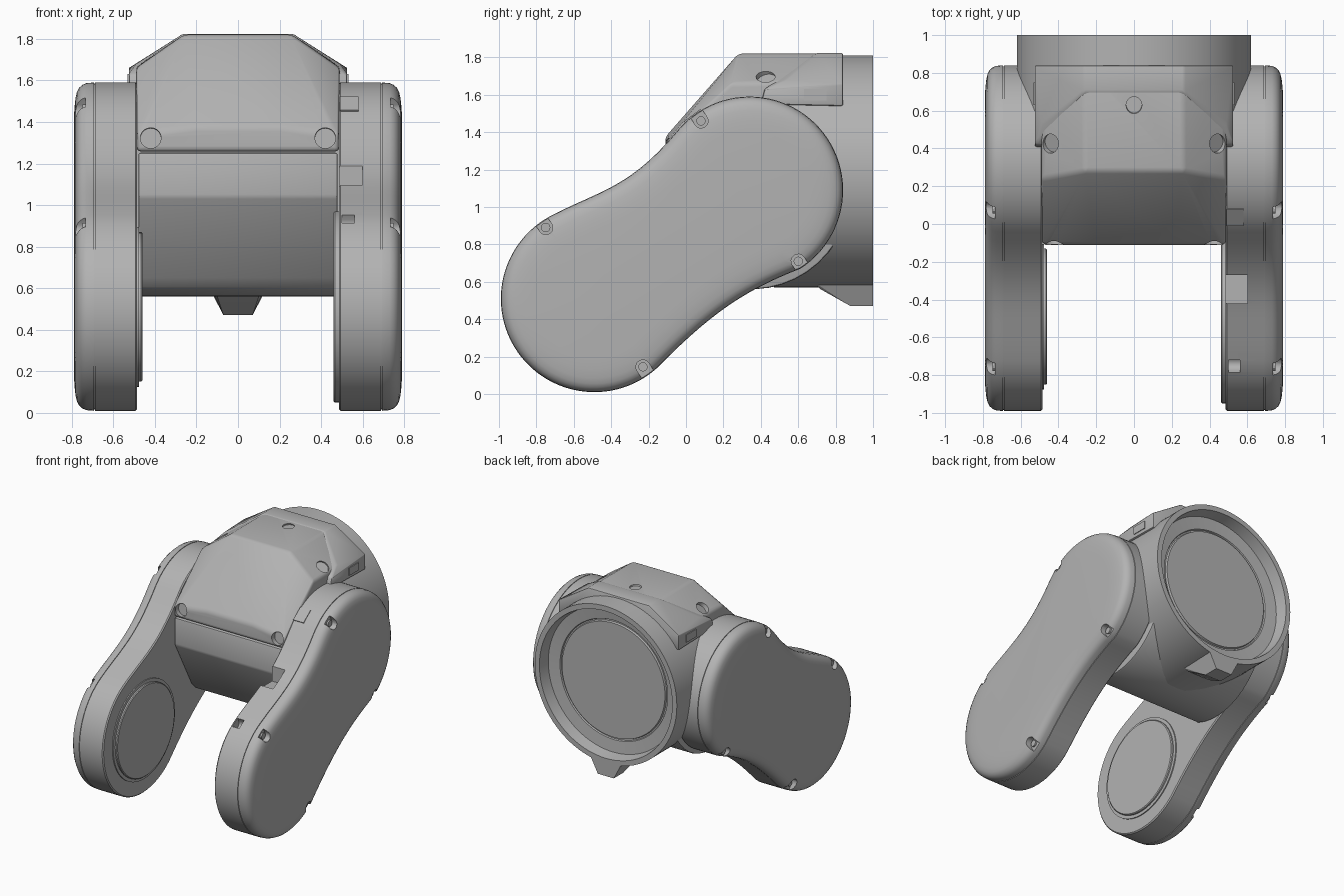
import bpy, bmesh
from math import sin, cos, radians, pi
from mathutils import Vector, Matrix

if "Cube" in bpy.data.objects:
    bpy.data.objects.remove(bpy.data.objects["Cube"], do_unlink=True)

grey = bpy.data.materials.new("plain grey")
grey.use_nodes = True
grey.diffuse_color = (0.45, 0.45, 0.45, 1)
grey.node_tree.nodes["Principled BSDF"].inputs["Base Color"].default_value = (0.45, 0.45, 0.45, 1)


def finish(name, bm):
    bmesh.ops.recalc_face_normals(bm, faces=bm.faces)
    mesh = bpy.data.meshes.new(name)
    bm.to_mesh(mesh)
    bm.free()
    mesh.materials.append(grey)
    ob = bpy.data.objects.new(name, mesh)
    bpy.context.collection.objects.link(ob)
    return ob


def activate(ob):
    bpy.ops.object.select_all(action='DESELECT')
    ob.select_set(True)
    bpy.context.view_layer.objects.active = ob


def smooth(ob, angle=32):
    activate(ob)
    bpy.ops.object.shade_smooth_by_angle(angle=radians(angle))


def bevel(ob, width, segments=3):
    activate(ob)
    mod = ob.modifiers.new("bevel", 'BEVEL')
    mod.width, mod.segments, mod.limit_method = width, segments, 'ANGLE'
    mod.angle_limit = radians(20)
    bpy.ops.object.modifier_apply(modifier="bevel")


def cut(ob, cutters):
    for c in cutters:
        activate(ob)
        mod = ob.modifiers.new("cut", 'BOOLEAN')
        mod.operation, mod.solver, mod.object = 'DIFFERENCE', 'EXACT', c
        bpy.ops.object.modifier_apply(modifier="cut")
        bpy.data.objects.remove(c, do_unlink=True)


def skin(name, rings):
    """Solid through a list of equal-length rings, capped at both ends."""
    bm = bmesh.new()
    rows = [[bm.verts.new(p) for p in ring] for ring in rings]
    n = len(rows[0])
    for a, b in zip(rows, rows[1:]):
        for i in range(n):
            j = (i + 1) % n
            bm.faces.new((a[i], a[j], b[j], b[i]))
    bm.faces.new(rows[0])
    bm.faces.new(rows[-1])
    return finish(name, bm)


def hull(name, points):
    """Convex solid, each point mirrored across x."""
    bm = bmesh.new()
    for x, y, z in points:
        for s in (1, -1):
            bm.verts.new((s * x, y, z))
    bmesh.ops.convex_hull(bm, input=bm.verts)
    bmesh.ops.dissolve_limit(bm, angle_limit=radians(2), verts=bm.verts, edges=bm.edges)
    return finish(name, bm)


def rod(name, start, end, radius, sides=20):
    start, end = Vector(start), Vector(end)
    rot = (end - start).to_track_quat('Z', 'Y')
    return skin(name, [[p + rot @ Vector((radius * cos(2 * pi * i / sides), radius * sin(2 * pi * i / sides), 0))
                        for i in range(sides)] for p in (start, end)])


def box(name, centre, size, rotation=None):
    bm = bmesh.new()
    bmesh.ops.create_cube(bm, size=1)
    m = Matrix.Translation(centre) @ (rotation or Matrix()) @ Matrix.Diagonal((*size, 1))
    bmesh.ops.transform(bm, matrix=m, verts=bm.verts)
    return finish(name, bm)


def slot(x0, x1, y, z, away):
    """U-shaped pocket cutter along x, open in the direction away."""
    d = Vector(away).normalized()
    side = Vector((-d.y, d.x))
    c, r = Vector((y, z)), 0.038
    pts = [c + r * (side * cos(a) - d * sin(a)) for a in [pi * i / 8 for i in range(9)]]
    pts += [c + d * 0.2 - side * r, c + d * 0.2 + side * r]
    return skin("pocket_cutter", [[(x, p.x, p.y) for p in pts] for x in (x0, x1)])


# Arm outline: two round ends joined by curved necks
UPPER, LOWER, R = Vector((0.34, 1.09)), Vector((-0.49, 0.51)), 0.5


def arc(c, a0, a1, n):
    return [c + R * Vector((cos(t), sin(t))) for t in (radians(a0 + (a1 - a0) * i / n) for i in range(n + 1))]


def bezier(p, q, r, s, n=14):
    return [p * (1-t)**3 + q * 3*t*(1-t)**2 + r * 3*t*t*(1-t) + s * t**3 for t in (i / n for i in range(1, n))]


top, low = arc(UPPER, 140, -57, 48), arc(LOWER, 312, 118, 48)
outline = top + bezier(top[-1], Vector((0.33, 0.56)), Vector((0.15, 0.45)), low[0])
outline += low + bezier(low[-1], Vector((-0.46, 1.09)), Vector((-0.30, 1.10)), top[0])


def inset(d):
    out, n = [], len(outline)
    for i, p in enumerate(outline):
        t = (outline[(i + 1) % n] - outline[i - 1]).normalized()
        out.append(p + d * Vector((t.y, -t.x)))
    return out


# (x, inset) steps across the arm: body, seam groove, rounded outer cover
STEPS = [(0.485, 0.008), (0.493, 0), (0.689, 0), (0.689, 0.006), (0.694, 0.006), (0.694, 0), (0.73, 0.003),
         (0.75, 0.012), (0.765, 0.026), (0.775, 0.045), (0.782, 0.075), (0.787, 0.12), (0.79, 0.18)]
POCKETS = [((0.08, 1.46), (-0.5, 0.8)), ((-0.75, 0.89), (-0.55, 0.8)),
           ((0.60, 0.71), (0.55, -0.8)), ((-0.23, 0.145), (0.5, -0.8))]

for side, label in ((1, "left"), (-1, "right")):
    arm = skin(label + "_arm", [[(side * x, p.x, p.y) for p in inset(d)] for x, d in STEPS])
    cutters = [slot(side * 0.735, side * 0.9, *pos, away) for pos, away in POCKETS]
    if side == 1:
        cutters.append(box("notch_cutter", (0.52, -0.345, 1.18), (0.16, 0.15, 0.22)))
        cutters.append(slot(0.50, 0.56, -0.74, 0.91, (-0.5, 0.85)))
    cut(arm, cutters)
    smooth(arm)
    # Screw heads sunk in the pockets
    for i, ((y, z), _) in enumerate(POCKETS):
        rod(f"{label}_arm_screw_{i}", (side * 0.72, y, z), (side * 0.748, y, z), 0.025, 12)

# Round pads on the inner faces of the lower arm ends
for label, side, radius in (("left", 1, 0.46), ("right", -1, 0.36)):
    pad = rod(label + "_pad", (side * 0.5, LOWER.x, LOWER.y), (side * 0.46, LOWER.x, LOWER.y), radius, 72)
    bevel(pad, 0.006, 1)
    smooth(pad)
ring = rod("right_pad_ring", (-0.5, LOWER.x, LOWER.y), (-0.477, LOWER.x, LOWER.y), 0.385, 72)
smooth(ring)

# Housing between the arms: flat front, sloped chin, round underside
side_profile = [(-0.11, 1.252), (-0.11, 1.04), (0.10, 0.65)]
side_profile += [(0.35 + 0.53 * cos(a), 1.09 + 0.53 * sin(a)) for a in (radians(d) for d in range(-112, 1, 8))]
side_profile += [(0.84, 1.252)]
housing = skin("housing", [[(x, y, z) for y, z in side_profile] for x in (-0.48, 0.48)])
bevel(housing, 0.012, 2)
smooth(housing, 25)

# Faceted hood above the housing
hood = hull("hood", [(0.485, -0.11, 1.258), (0.485, -0.11, 1.34), (0.2, -0.11, 1.375), (0.26, 0.28, 1.82),
                     (0.49, 0.24, 1.66), (0.26, 0.83, 1.82), (0.49, 0.83, 1.67), (0.49, 0.83, 1.258)])
bevel(hood, 0.02, 3)
hood_cutters = [rod("pocket_cutter", (0, 0.64, 1.79), (0, 0.58, 1.95), 0.042)]
for s in (1, -1):
    hood_cutters.append(rod("pocket_cutter", (s * 0.42, -0.07, 1.32), (s * 0.42, -0.3, 1.34), 0.05))
    hood_cutters.append(rod("pocket_cutter", (s * 0.43, 0.43, 1.68), (s * 0.56, 0.38, 1.86), 0.05))
cut(hood, hood_cutters)
smooth(hood)

# Rear cover wrapping the hood
cover = hull("rear_cover", [(0.525, 0.40, 1.55), (0.525, 0.42, 1.63), (0.525, 0.84, 1.54), (0.525, 0.84, 1.66),
                            (0.265, 0.70, 1.824), (0.265, 0.84, 1.824), (0.49, 0.53, 1.68), (0.3, 0.45, 1.54)])
bevel(cover, 0.01, 2)
cut(cover, [rod("pocket_cutter", (0, 0.64, 1.79), (0, 0.58, 1.95), 0.042)])
smooth(cover)
for s, label in ((1, "left"), (-1, "right")):
    box(label + "_cover_plate", (s * 0.527, 0.69, 1.60), (0.008, 0.12, 0.06))

# Small plate on the front of the left arm
box("left_arm_plate", (0.535, 0.035, 1.487), (0.09, 0.11, 0.008), Matrix.Rotation(radians(37), 4, 'X'))

# Rear barrel with recessed end
LATHE = [(0.60, 0.45), (0.62, 0.47), (0.62, 1.0), (0.58, 1.0), (0.565, 0.91), (0.47, 0.90), (0.465, 0.89),
         (0.455, 0.89), (0.45, 0.905)]
barrel = skin("rear_barrel", [[(r * cos(2 * pi * i / 96), y, 1.19 + r * sin(2 * pi * i / 96))
                               for i in range(96)] for r, y in LATHE])
smooth(barrel)

# Locating tab under the barrel
tab = hull("barrel_tab", [(0.13, 0.68, 0.60), (0.13, 1.0, 0.585), (0.10, 0.72, 0.56),
                          (0.105, 1.0, 0.55), (0.07, 0.88, 0.47), (0.07, 1.0, 0.47)])
smooth(tab, 20)
